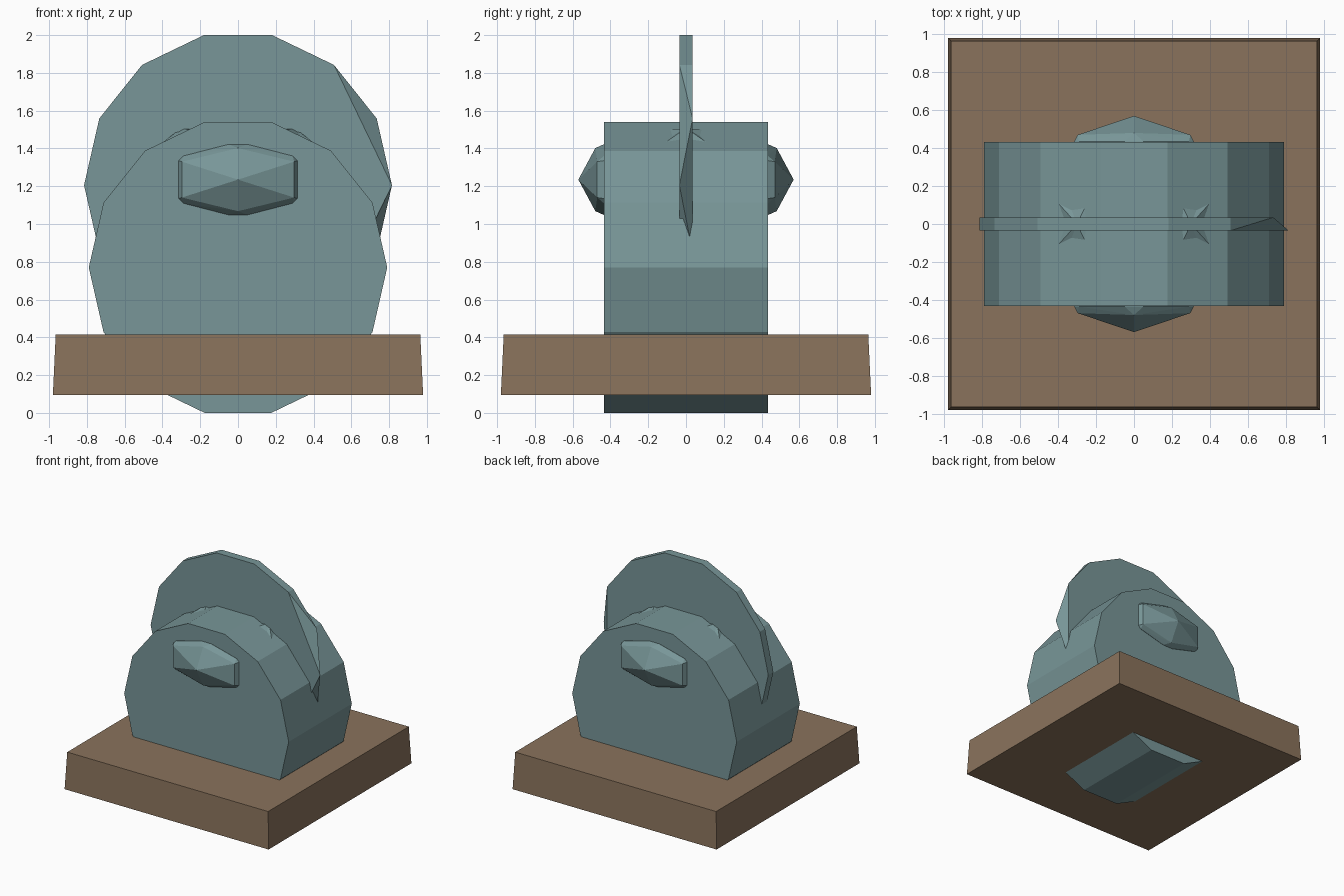
import bpy, bmesh, math

if "Cube" in bpy.data.objects:
    bpy.data.objects.remove(bpy.data.objects["Cube"])


def material(name, rgb):
    m = bpy.data.materials.new(name)
    m.diffuse_color = (*rgb, 1)
    m.use_nodes = True
    m.node_tree.nodes["Principled BSDF"].inputs["Base Color"].default_value = m.diffuse_color
    return m


teal = material("grey teal", (0.188, 0.305, 0.314))
brown = material("wood brown", (0.254, 0.171, 0.107))


def finish(name, bm, mat):
    bmesh.ops.recalc_face_normals(bm, faces=bm.faces)
    mesh = bpy.data.meshes.new(name)
    bm.to_mesh(mesh)
    bm.free()
    mesh.materials.append(mat)
    obj = bpy.data.objects.new(name, mesh)
    bpy.context.collection.objects.link(obj)
    return obj


def disc(radius, half, z):
    """Fourteen-sided disc along y, flat side up; returns bmesh, front and back rings."""
    bm = bmesh.new()
    angles = [math.tau * (i + 0.5) / 14 for i in range(14)]
    rings = [[bm.verts.new((radius * math.sin(a), y, z + radius * math.cos(a)))
              for a in angles] for y in (-half, half)]
    bm.faces.new(rings[0])
    bm.faces.new(rings[1])
    for i in range(14):
        j = (i + 1) % 14
        bm.faces.new((rings[0][i], rings[0][j], rings[1][j], rings[1][i]))
    return bm, rings[0], rings[1]


def hull(name, points):
    bm = bmesh.new()
    for p in points:
        bm.verts.new(p)
    bmesh.ops.convex_hull(bm, input=bm.verts)
    return finish(name, bm, teal)


# Tapered base slab
bm = bmesh.new()
bmesh.ops.create_cube(bm, size=2)
for v in bm.verts:
    s = 0.965 if v.co.z > 0 else 0.98
    v.co = (v.co.x * s, v.co.y * s, 0.415 if v.co.z > 0 else 0.095)
finish("base", bm, brown)

# Thick round body, sunk through the base
bm, _, _ = disc(0.79, 0.433, 0.77)
finish("body", bm, teal)

# Thin upright fin, with alternating corners collapsed on its right edge
bm, front, back = disc(0.815, 0.035, 1.205)
targetmap = {front[2]: front[1], back[3]: back[2], front[4]: front[3]}
bmesh.ops.weld_verts(bm, targetmap=targetmap)
finish("fin", bm, teal)

# Faceted lozenge eyes on the front and back
for name, s in (("front_eye", -1), ("back_eye", 1)):
    pts = [(0, s * 0.57, 1.235)]
    for z in (-1, 1):
        pts.append((0, s * 0.48, 1.235 + z * 0.167))
        for x in (-1, 1):
            pts.append((x * 0.297, s * 0.47, 1.235 + z * 0.095))
            for px, pz in ((0.315, 0.1), (0.29, 0.125), (0.05, 0.187)):
                pts += [(x * px, s * y, 1.235 + z * pz) for y in (0.42, 0.435)]
    hull(name, pts)

# Small star-shaped bumps on the body beside the fin
for name, s in (("left_bump", -1), ("right_bump", 1)):
    bm = bmesh.new()
    apex = bm.verts.new((s * 0.30, 0, 1.508))
    star = [(0.26, 0.085), (0.33, 0.075), (0.40, 0.11), (0.36, 0.0),
            (0.40, -0.11), (0.33, -0.075), (0.26, -0.085), (0.25, 0.0)]
    ring = [bm.verts.new((s * x, y, 1.54 - (x - 0.176) * 0.487)) for x, y in star]
    for i in range(8):
        bm.faces.new((apex, ring[i], ring[(i + 1) % 8]))
    bm.faces.new(ring)
    finish(name, bm, teal)
